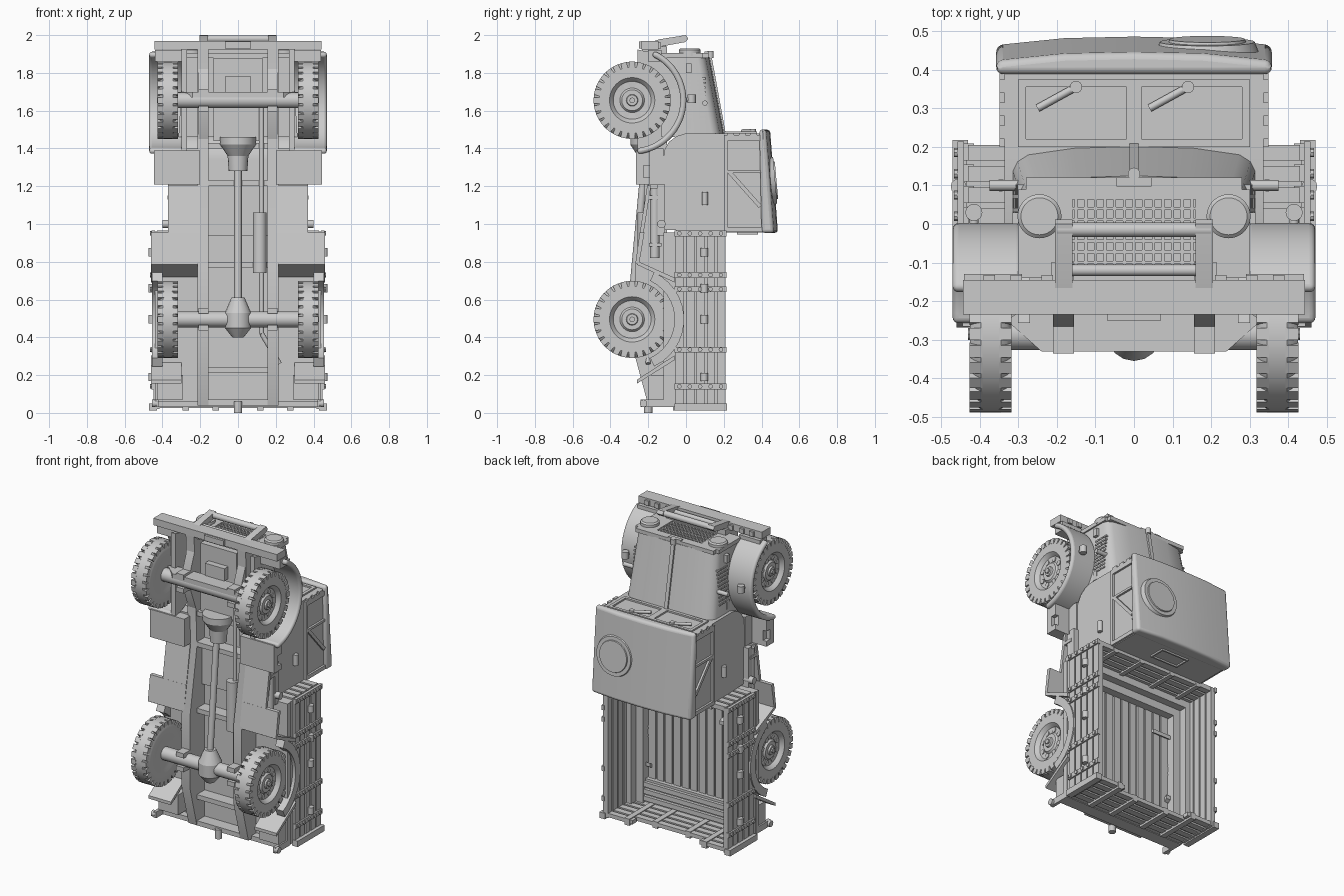
import bpy, bmesh, math
from mathutils import Vector, Matrix

cube = bpy.data.objects.get("Cube")
if cube:
    bpy.data.objects.remove(cube, do_unlink=True)

GREY = bpy.data.materials.new("plain_grey")
GREY.use_nodes = True
GREY.diffuse_color = (0.6, 0.6, 0.6, 1)
GREY.node_tree.nodes["Principled BSDF"].inputs["Base Color"].default_value = (0.6, 0.6, 0.6, 1)


def finish(name, bm, bevel=0, mirror=False):
    bmesh.ops.recalc_face_normals(bm, faces=bm.faces)
    mesh = bpy.data.meshes.new(name)
    bm.to_mesh(mesh)
    bm.free()
    mesh.materials.append(GREY)
    ob = bpy.data.objects.new(name, mesh)
    bpy.context.collection.objects.link(ob)
    if bevel:
        mod = ob.modifiers.new("bevel", "BEVEL")
        mod.width, mod.segments = bevel, 4
    if mirror:
        ob.modifiers.new("mirror", "MIRROR")


def add_box(bm, x, y, z):
    """Box between the pairs x, y and z."""
    lo, hi = Vector((x[0], y[0], z[0])), Vector((x[1], y[1], z[1]))
    m = Matrix.Translation((lo + hi) / 2) @ Matrix.Diagonal((*(hi - lo), 1))
    return bmesh.ops.create_cube(bm, size=1, matrix=m)["verts"]


def boxes(name, items, **kw):
    bm = bmesh.new()
    for item in items:
        add_box(bm, *item)
    finish(name, bm, **kw)


def box(name, x, y, z, **kw):
    boxes(name, [(x, y, z)], **kw)


def loft(name, rings, **kw):
    bm = bmesh.new()
    loops = [[bm.verts.new(p) for p in ring] for ring in rings]
    for a, b in zip(loops, loops[1:]):
        for i in range(len(a)):
            j = (i + 1) % len(a)
            bm.faces.new((a[i], a[j], b[j], b[i]))
    bm.faces.new(loops[0])
    bm.faces.new(loops[-1])
    finish(name, bm, **kw)


def prism(name, profile, x, **kw):
    """Extrudes a side profile of (y, z) points between the x pair."""
    loft(name, [[(v, *p) for p in profile] for v in x], **kw)


def add_rod(bm, a, b, r, r2, n=16):
    a, b = Vector(a), Vector(b)
    rot = (b - a).to_track_quat("Z", "Y").to_matrix().to_4x4()
    bmesh.ops.create_cone(bm, cap_ends=True, segments=n, radius1=r, radius2=r2,
                          depth=(b - a).length, matrix=Matrix.Translation((a + b) / 2) @ rot)


def rod(name, points, r, mirror=False, n=16):
    bm = bmesh.new()
    radii = r if isinstance(r, list) else [r] * len(points)
    for i in range(len(points) - 1):
        add_rod(bm, points[i], points[i + 1], radii[i], radii[i + 1], n)
    finish(name, bm, mirror=mirror)


def polar(r, deg, zc, yc=-0.285):
    a = math.radians(deg)
    return yc + r * math.cos(a), zc + r * math.sin(a)


# Wheels: turned tyre, shoulder lugs, dished rim, hub and nuts
def wheel(name, zc):
    bm = bmesh.new()
    prof = [(.325, 0), (.325, .1), (.318, .12), (.318, .175), (.33, .193), (.345, .204), (.397, .204),
            (.412, .193), (.425, .175), (.425, .12), (.412, .108), (.4, .1), (.398, .065), (.41, .055), (.41, 0)]
    verts = [bm.verts.new((x, r - .285, zc)) for x, r in prof]
    edges = [bm.edges.new(p) for p in zip(verts, verts[1:])]
    bmesh.ops.spin(bm, geom=verts + edges, cent=(0, -.285, zc), axis=(1, 0, 0),
                   angle=math.tau, steps=48)
    bmesh.ops.remove_doubles(bm, verts=bm.verts, dist=.0005)
    for i in range(28):
        for x in ((.318, .35), (.392, .426)):
            vs = add_box(bm, x, (.172, .204), (-.016, .016))
            m = Matrix.Translation((0, -.285, zc)) @ Matrix.Rotation(i * math.tau / 28, 4, "X")
            bmesh.ops.transform(bm, matrix=m, verts=vs)
    for i in range(8):
        y, z = polar(.08, i * 45 + 22, zc)
        add_rod(bm, (.39, y, z), (.404, y, z), .016, .016, n=8)
    add_rod(bm, (.4, -.285, zc), (.42, -.285, zc), .035, .028)
    add_rod(bm, (.42, -.285, zc), (.43, -.285, zc), .015, .015, n=8)
    finish(name, bm, mirror=True)


wheel("front_wheels", 1.655)
wheel("rear_wheels", .495)

# Front fenders: rounded half rings with inner apron
arc = range(-84, 67, 6)
ring = [polar(.287, d, 1.655) for d in arc] + [polar(.255, d, 1.655) for d in reversed(arc)]
prism("front_fender", ring, (.29, .47), mirror=True, bevel=.015)
prism("fender_apron", [polar(.27, d, 1.655) for d in range(-84, 85, 12)], (.27, .3), mirror=True)
box("fender_nose", (.29, .44), (-.2, -.13), (1.86, 1.92), mirror=True)
rod("fender_lamp", [(.415, -.01, 1.66), (.415, .03, 1.66)], .012, mirror=True)
rod("fender_lamp_head", [(.415, .03, 1.64), (.415, .03, 1.685)], .022, mirror=True)

# Bonnet with a crowned top, hinge, panel louvres
def section(w, h, z):
    half = [(w, -.13), (w, h - .065), (w - .012, h - .04), (w - .04, h - .022), (w * .5, h - .005)]
    return [(x, y, z) for x, y in half] + [(0, h, z)] + [(-x, y, z) for x, y in reversed(half)]


loft("bonnet", [section(.315, .205, 1.46), section(.29, .125, 1.885)])
loft("bonnet_hinge", [[(x, y, z) for x, y in ((-.012, h - .02), (.012, h - .02), (.012, h + .007), (-.012, h + .007))]
                      for h, z in ((.205, 1.47), (.13, 1.88))])
boxes("bonnet_louvres", [((.28, .32 - .059 * (z - 1.46)), (y, y + .028), (z, z + .01))
                         for y in (.005, .04, .075) for z in [1.55 + .024 * k for k in range(10)]], mirror=True)
boxes("bonnet_latches", [((.29, .315), (.0, .03), (z, z + .05)) for z in (1.5, 1.8)], mirror=True)
rod("bonnet_side_rod", [(.3, .1, 1.64), (.375, .1, 1.64)], .014, mirror=True)
rod("radiator_cap", [(0, .13, 1.88), (0, .13, 1.915)], .016)

# Radiator front: frame, grille bars, headlamps
boxes("grille_frame", [((.16, .3), (-.13, .09), (1.88, 1.905)), ((0, .28), (.07, .12), (1.88, 1.905)),
                       ((0, .3), (-.14, -.105), (1.88, 1.905))], mirror=True)
boxes("grille_bars", [((x - .004, x + .004), (-.11, .07), (1.885, 1.9))
                      for x in [-.15 + .025 * k for k in range(13)]] +
      [((-.16, .16), (y - .004, y + .004), (1.885, 1.903)) for y in [-.1 + .028 * k for k in range(7)]])
box("front_badge_plate", (-.045, .045), (.097, .12), (1.9, 1.912))
rod("headlamp", [(.245, .02, 1.89), (.245, .02, 1.922), (.245, .02, 1.93)], [.057, .057, .048], mirror=True, n=32)

# Bumper and brush guard
box("bumper", (-.443, .443), (-.235, -.145), (1.925, 1.97))
box("bumper_plate", (-.07, .07), (-.25, -.225), (1.93, 1.965))
boxes("bumper_bolts", [((x, x + .03), (-.145, -.132), (1.93, 1.96)) for x in (.21, .29, .36)], mirror=True)
prism("guard_post", [(-.23, 1.95), (-.14, 1.978), (0, 2), (.012, 1.98), (-.005, 1.963), (-.13, 1.94)],
      (.16, .205), mirror=True)
rod("guard_upper_bar", [(-.2, -.015, 1.98), (.2, -.015, 1.98)], .019)
rod("guard_lower_bar", [(-.16, -.12, 1.95), (.16, -.12, 1.95)], .015)

# Cab: lower body, upper body, crowned roof with hatch
prism("cab_body", [(-.12, .97), (.21, .955), (.21, 1.48), (0, 1.48), (-.05, 1.465), (-.09, 1.435),
                   (-.115, 1.39), (-.12, 1.34)], (-.335, .335))
prism("cab_upper", [(.2, .955), (.45, .955), (.41, 1.48), (.2, 1.48)], (-.335, .335))
loft("roof", [[(-.357, lo, z), (-.357, hi - .022, z), (-.18, hi - .004, z), (0, hi, z),
               (.18, hi - .004, z), (.357, hi - .022, z), (.357, lo, z)]
              for lo, hi, z in ((.4, .487, .953), (.388, .445, 1.5))], bevel=.03)
bm = bmesh.new()
for r, h in ((.135, .01), (.11, .017)):
    add_rod(bm, (0, 0, -.02), (0, 0, h), r, r - .012, n=40)
tilt = Matrix.Translation((.19, .462, 1.23)) @ Matrix.Rotation(math.radians(-85), 4, "X")
bmesh.ops.transform(bm, matrix=tilt, verts=bm.verts)
finish("roof_hatch", bm)

# Windscreen frames, wipers, side windows, doors, rear window
boxes("windscreen_frame", [((0, .02), (.215, .375), (1.48, 1.49)), ((.28, .3), (.215, .375), (1.48, 1.49)),
                           ((0, .3), (.355, .375), (1.48, 1.49)), ((0, .3), (.2, .22), (1.48, 1.49))], mirror=True)
for x in (-.15, .14):
    rod("wiper_motor", [(x, .355, 1.48), (x, .355, 1.502)], .016)
    rod("wiper_arm", [(x, .355, 1.492), (x - .1, .3, 1.492)], .01)
boxes("side_window_frame", [((.335, .348), (.2, .22), (.96, 1.47)), ((.335, .348), (.22, .405), (1.44, 1.47)),
                            ((.335, .348), (.22, .43), (.96, .985)), ((.335, .348), (.22, .42), (1.27, 1.285))], mirror=True)
prism("side_window_brace", [(.22, 1.27), (.235, 1.285), (.4, 1.1), (.385, 1.085)], (.335, .348), mirror=True)
rod("door_handle", [(.345, .1, 1.1), (.345, .1, 1.17)], .016, mirror=True)
boxes("door_hinges", [((.33, .348), (y, y + .035), (1.455, 1.483)) for y in (.22, .28, .34)], mirror=True)
boxes("rear_window_frame", [((-.1, .1), (.27, .28), (.945, .96)), ((-.1, .1), (.37, .38), (.945, .96)),
                            ((-.1, -.09), (.27, .38), (.945, .96)), ((.09, .1), (.27, .38), (.945, .96))])

# Cargo bed: floor boards, stepped surround, slatted walls, ribs and tailgate
SLATS = [-.055 + .055 * k for k in range(5)]
box("bed_floor", (-.44, .44), (-.12, -.09), (.03, .955))
boxes("floor_boards", [((x - .024, x + .024), (-.09, -.08), (.05, .94)) for x in [-.3 + .06 * k for k in range(11)]])
boxes("bed_side_step", [((.33, .43), (-.09, -.03), (.05, .94)), ((.38, .43), (-.03, .02), (.05, .94))], mirror=True)
boxes("bed_end_steps", [((-.43, .43), (-.09, -.03), (.84, .94)), ((-.43, .43), (-.03, .02), (.89, .94)),
                        ((-.43, .43), (-.09, -.055), (.05, .2))])
boxes("tail_step_slats", [((-.4, .4), (-.06, -.035), (z, z + .03)) for z in (.065, .11, .155)])
box("bed_side_panel", (.425, .435), (-.1, .2), (.03, .955), mirror=True)
boxes("bed_side_slats", [((.415, .448), (y, y + .044), (.02, .96)) for y in SLATS], mirror=True)
RIBS = (.95, .73, .655, .335, .14)
boxes("bed_side_ribs", [((.44, .458), (-.06, .214), (z - .015, z + .015)) for z in RIBS], mirror=True)
bm = bmesh.new()
for z in RIBS:
    for y in SLATS:
        add_rod(bm, (.45, y + .02, z), (.466, y + .02, z), .012, .012, n=8)
for z in (.85, .66, .495, .19):
    add_rod(bm, (.455, .097, z - .022), (.455, .097, z + .022), .02, .02, n=12)
finish("bed_side_bolts", bm, mirror=True)
box("bed_front_panel", (-.43, .43), (-.1, .2), (.945, .955))
boxes("bed_front_slats", [((-.43, .43), (y, y + .04), (.935, .965)) for y in SLATS])
boxes("bed_front_posts", [((x, x + .03), (-.06, .21), (.925, .945)) for x in (.1, .3)], mirror=True)
boxes("tailgate_slats", [((0, .43), (y, y + .04), (.025, .05)) for y in SLATS[:4]] +
      [((.24, .43), (SLATS[4], SLATS[4] + .04), (.025, .05))], mirror=True)
box("tailgate_panel", (-.43, .43), (-.1, .15), (.034, .042))
boxes("tailgate_straps", [((x, x + .035), (-.07, top), (.012, .055)) for x, top in ((.1, .15), (.26, .21))], mirror=True)
box("bed_corner_post", (.43, .47), (-.06, .218), (.012, .05), mirror=True)

# Rear wheel arches, sloped mudguards and underbody plates
arc = range(-65, 66, 10)
arch = [polar(.275, d, .495) for d in arc] + [polar(.225, d, .495) for d in reversed(arc)]
prism("rear_arch", arch, (.4, .456), mirror=True)
prism("front_mudguard", [(-.26, .785), (-.26, .805), (-.06, .715), (-.06, .69)], (.2, .46), mirror=True)
prism("rear_mudguard", [(-.26, .155), (-.26, .175), (-.06, .305), (-.06, .28)], (.3, .46), mirror=True)
prism("mid_side_plate", [(-.245, .95), (-.225, .95), (-.185, 1.205), (-.205, 1.205)], (.2, .37), mirror=True)
prism("bed_under_plate", [(-.268, .79), (-.248, .79), (-.22, .955), (-.245, .955)], (.2, .46), mirror=True)
box("rear_underbox", (.29, .43), (-.2, -.1), (.07, .2), mirror=True)
box("rear_crossbar", (-.44, .44), (-.17, -.1), (.03, .06))
rod("tail_lamp", [(.43, -.225, .05), (.455, -.225, .05)], .02, mirror=True)
box("tail_lamp_bracket", (.42, .44), (-.24, -.1), (.03, .07), mirror=True)
rod("tow_hook", [(0, -.2, 0), (0, -.2, .06)], .022)

# Chassis rails, cross members, springs
prism("chassis_rail", [(-.23, 1.94), (-.2, 1.2), (-.27, .78), (-.27, .3), (-.2, .04), (-.1, .04), (-.1, 1.94)],
      (.155, .215), mirror=True)
boxes("cross_members", [((-.2, .2), (-.2, -.12), (z, z + .03)) for z in (.04, .21, .77, 1.2, 1.4, 1.9)])
for label, z in (("front", 1.655), ("rear", .495)):
    prism(label + "_leaf_spring", [(-.2, z - .23), (-.27, z - .05), (-.27, z + .05), (-.2, z + .23),
                                   (-.17, z + .23), (-.23, z), (-.17, z - .23)], (.155, .21), mirror=True)
    boxes(label + "_spring_clamp", [((.155, .21), (-.335, -.22), (z + d, z + d + .03)) for d in (-.06, .03)], mirror=True)
    rod(label + "_axle", [(-.33, -.285, z), (.33, -.285, z)], .042)
loft("front_axle_plate", [[(x, y, z) for x, y in ((-.33, -.25), (-.24, -.33), (.24, -.33), (.33, -.25), (.3, -.23),
                                                  (-.3, -.23))] for z in (1.67, 1.7)])

# Drivetrain and exhaust
rod("differential", [(0, -.285, z) for z in (.4, .45, .53, .61)], [.03, .07, .07, .035])
rod("drive_shaft", [(0, -.285, .6), (0, -.22, 1.3)], .02)
rod("gearbox", [(0, -.2, z) for z in (1.28, 1.36, 1.42, 1.46)], [.05, .055, .095, .095])
box("engine_block", (-.13, .13), (-.2, -.1), (1.44, 1.88))
box("engine_sump", (-.07, .07), (-.24, -.18), (1.7, 1.78))
rod("exhaust_pipe", [(.125, -.21, 1.65), (.125, -.21, .42), (.22, -.2, .26)], .013)
rod("silencer", [(.115, -.22, .74), (.115, -.22, 1.06)], .036)

# Side steps, tanks and mid floor
box("mid_floor", (-.37, .37), (-.15, -.11), (.94, 1.21))
boxes("side_step_box", [((.2, .34), (-.2, -.12), (1.21, 1.4)), ((.2, .42), (-.265, -.19), (1.21, 1.39)),
                        ((.42, .445), (-.265, -.19), (1.21, 1.245)), ((.42, .445), (-.265, -.19), (1.31, 1.39)),
                        ((.42, .445), (-.265, -.225), (1.21, 1.39))], mirror=True)
rod("side_tank", [(.345, -.165, .82), (.345, -.165, 1.19)], .025, mirror=True)
boxes("tank_straps", [((.31, .374), (-.195, -.13), (z, z + .02)) for z in (.88, 1.13)], mirror=True)
rod("filler_cap", [(.33, -.13, 1.0), (.4, -.13, 1.0)], .022, mirror=True)

# Smooth round surfaces, keep edges crisp
for ob in bpy.context.scene.objects:
    ob.select_set(ob.type == "MESH")
    if ob.type == "MESH":
        bpy.context.view_layer.objects.active = ob
bpy.ops.object.shade_smooth_by_angle(angle=math.radians(35))
